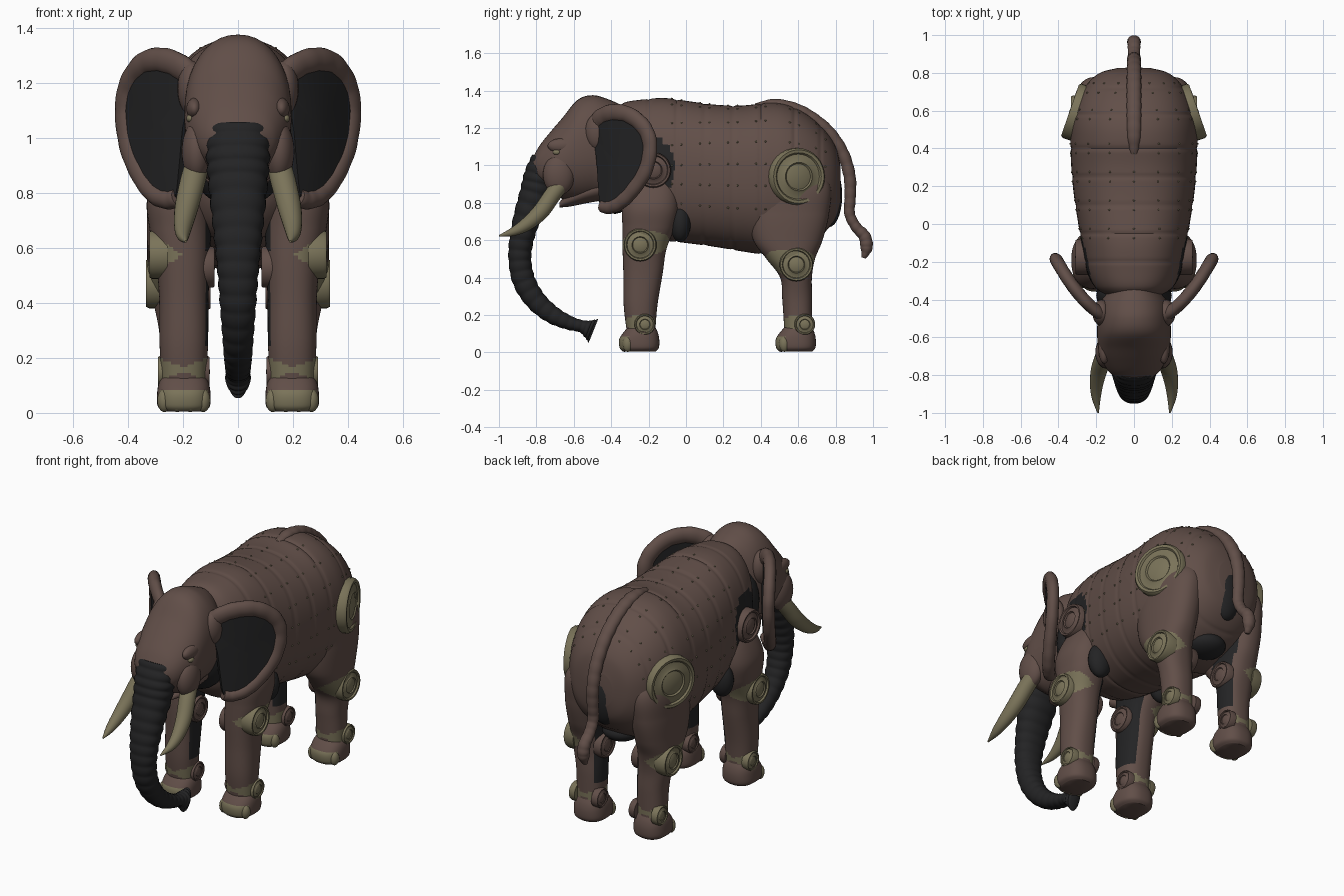
import bpy, bmesh, math
from mathutils import Vector, Matrix

if "Cube" in bpy.data.objects:
    bpy.data.objects.remove(bpy.data.objects["Cube"])


def material(name, rgb):
    m = bpy.data.materials.new(name)
    m.diffuse_color = (*rgb, 1)
    m.use_nodes = True
    m.node_tree.nodes["Principled BSDF"].inputs["Base Color"].default_value = m.diffuse_color
    return m


BROWN = material("brown hide plate", (0.120, 0.077, 0.065))
DARK = material("dark rubber", (0.017, 0.017, 0.018))
OLIVE = material("olive metal", (0.195, 0.172, 0.100))
X, Y, Z = Vector((1, 0, 0)), Vector((0, 1, 0)), Vector((0, 0, 1))


def finish(name, bm, *mats, rule=None, angle=40):
    bmesh.ops.recalc_face_normals(bm, faces=bm.faces)
    if rule:
        for f in bm.faces:
            f.material_index = rule(f.calc_center_median())
    me = bpy.data.meshes.new(name)
    bm.to_mesh(me)
    bm.free()
    for m in mats:
        me.materials.append(m)
    ob = bpy.data.objects.new(name, me)
    bpy.context.collection.objects.link(ob)
    bpy.ops.object.select_all(action='DESELECT')
    ob.select_set(True)
    bpy.context.view_layer.objects.active = ob
    bpy.ops.object.shade_smooth_by_angle(angle=math.radians(angle))
    return ob


def spline(pts, n):
    """Smooth resampling of stations of any dimension."""
    out, m = [], len(pts) - 1
    for k in range(n + 1):
        t = k / n * m
        i = min(int(t), m - 1)
        t -= i
        a, b, c, d = (pts[min(max(j, 0), m)] for j in (i - 1, i, i + 1, i + 2))
        out.append([0.5 * (2 * q + (r - p) * t + (2 * p - 5 * q + 4 * r - s) * t * t
                           + (3 * q - p - 3 * r + s) * t ** 3) for p, q, r, s in zip(a, b, c, d)])
    return out


def signed_pow(v, e):
    return math.copysign(abs(v) ** e, v)


def loft(name, stations, *mats, n=40, seg=28, power=2.0, side=X, up=None, ripple=None, rule=None):
    """Stations are (x, y, z, side radius, other radius)."""
    bm = bmesh.new()
    st = spline(stations, n)
    cs = [Vector(s[:3]) for s in st]
    rings = []
    for k, s in enumerate(st):
        tangent = cs[min(k + 1, n)] - cs[max(k - 1, 0)]
        other = up or tangent.cross(side).normalized()
        f = ripple(k / n, cs[k]) if ripple else 1
        rings.append([bm.verts.new(cs[k] + side * s[3] * f * signed_pow(math.cos(a), 2 / power)
                                   + other * s[4] * f * signed_pow(math.sin(a), 2 / power))
                      for a in (2 * math.pi * j / seg for j in range(seg))])
    return skin(name, bm, rings, *mats, rule=rule)


def skin(name, bm, rings, *mats, rule=None):
    seg = len(rings[0])
    for a, b in zip(rings, rings[1:]):
        for j in range(seg):
            bm.faces.new((a[j], a[(j + 1) % seg], b[(j + 1) % seg], b[j]))
    bm.faces.new(rings[0])
    bm.faces.new(rings[-1])
    return finish(name, bm, *mats, rule=rule)


def blob(name, c, r, mat):
    bm = bmesh.new()
    bmesh.ops.create_uvsphere(bm, u_segments=24, v_segments=14, radius=1,
                              matrix=Matrix.Translation(c) @ Matrix.Diagonal((*r, 1)))
    return finish(name, bm, mat)


def disc(name, c, normal, r, t, mat):
    """Stepped round joint cap whose base sinks into the part behind it."""
    bm = bmesh.new()
    prof = [(1, -2), (1, .5), (.94, 1), (.84, .95), (.79, .55), (.56, .75), (.5, 1), (.45, .7), (.28, 1), (.02, 1.05)]
    m = Matrix.Translation(c) @ Vector(normal).to_track_quat('Z', 'Y').to_matrix().to_4x4()
    return skin(name, bm, [[bm.verts.new(m @ Vector((r * p * math.cos(j * math.pi / 16),
                                                     r * p * math.sin(j * math.pi / 16), t * h)))
                            for j in range(32)] for p, h in prof], mat)


def span(rows):
    """(y, top, bottom, half width) rows to loft stations."""
    return [(0, y, (t + b) / 2, w, (t - b) / 2) for y, t, b, w in rows]


# Body with plate grooves and dark shoulder gaps
SEAMS = (-.2, -.05, .1, .25, .4, .58, .72)


def groove(t, c):
    return 1 - sum(.014 * math.exp(-((c.y - s) / .009) ** 2) for s in SEAMS)


body = loft("body", span([
    (-.37, 1.30, .85, .16), (-.33, 1.335, .72, .21), (-.25, 1.35, .64, .25), (-.12, 1.36, .60, .275),
    (0, 1.345, .585, .295), (.15, 1.325, .565, .318), (.3, 1.32, .54, .332), (.45, 1.335, .52, .337),
    (.55, 1.32, .53, .33), (.65, 1.27, .57, .30), (.74, 1.19, .64, .25), (.8, 1.1, .72, .18),
    (.825, 1.0, .8, .09)]), BROWN, DARK, n=150, seg=64, power=2.35, up=Z, ripple=groove,
    rule=lambda c: int(((c.y + .2) / .14) ** 2 + ((c.z - .99) / .17) ** 2 < 1))
blob("neck_core", (0, -.38, 1.0), (.2, .13, .26), DARK)
blob("rump_gap", (0, .765, .84), (.1, .07, .17), DARK)
blob("groin", (0, .6, .58), (.11, .11, .06), DARK)

# Rivets along the plate seams
bpy.context.view_layer.update()
bm = bmesh.new()
for s in SEAMS[1:]:
    for y in (s - .025, s + .025):
        for a in range(-30, 211, 20):
            d = Vector((math.cos(math.radians(a)), 0, math.sin(math.radians(a))))
            hit, p, nrm, i = body.ray_cast(Vector((0, y, .95)) + d * 1.5, -d)
            if hit:
                bmesh.ops.create_icosphere(bm, subdivisions=1, radius=.006, matrix=Matrix.Translation(p))
finish("body_rivets", bm, OLIVE)

# Head and jaw
loft("head", span([
    (-.34, 1.32, .90, .13), (-.42, 1.355, .83, .18), (-.5, 1.375, .82, .192), (-.58, 1.35, .81, .195),
    (-.66, 1.255, .82, .19), (-.72, 1.185, .86, .17), (-.78, 1.11, .89, .135), (-.815, 1.05, .94, .09)]),
    BROWN, n=50, seg=40, power=2.15, up=Z)
loft("jaw", [(0, -.4, .89, .13, .07), (0, -.52, .86, .12, .06), (0, -.62, .82, .08, .04), (0, -.675, .79, .03, .015)],
     BROWN, n=16, up=Z)

# Ringed trunk with flared tip
loft("trunk", [
    (0, -.755, 1.04, .108, .068), (0, -.78, .95, .114, .083), (0, -.805, .85, .108, .083), (0, -.85, .72, .095, .072),
    (0, -.88, .6, .082, .064), (0, -.888, .49, .072, .06), (0, -.865, .38, .064, .06), (0, -.805, .28, .056, .055),
    (0, -.72, .205, .05, .048), (0, -.63, .16, .045, .038), (0, -.56, .14, .042, .033),
    (0, -.52, .125, .045, .05), (0, -.495, .115, .03, .068)],
    DARK, n=170, seg=28, power=2.2, ripple=lambda t, c: .965 + .07 * abs(math.sin(t * 24 * math.pi)))

# Tail running down from the spine ridge
loft("tail", [
    (0, .37, 1.315, .02, .015), (0, .47, 1.33, .035, .025), (0, .58, 1.305, .038, .03), (0, .68, 1.25, .038, .032),
    (0, .77, 1.17, .038, .033), (0, .84, 1.06, .037, .033), (0, .875, .94, .036, .032), (0, .878, .83, .033, .03),
    (0, .875, .74, .032, .028), (0, .91, .67, .032, .028), (0, .955, .62, .034, .032), (0, .965, .56, .034, .032),
    (0, .95, .505, .014, .012)],
    BROWN, n=130, seg=20, ripple=lambda t, c: .96 + .07 * abs(math.sin(t * 22 * math.pi)))


def ear_point(s, x, z):
    u = x - .17
    return Vector((s * x, -.48 + .6 * u + 2.5 * u * u, z))


EAR = [(.15, 1.19), (.2, 1.25), (.27, 1.28), (.34, 1.268), (.392, 1.2), (.41, 1.1),
       (.395, .97), (.35, .86), (.3, .795), (.25, .775), (.215, .785)]

for s, tag in ((1, "right"), (-1, "left")):
    # Ear: brown rim around a dark membrane
    rim = [(*ear_point(s, x, z), .034, .05 - .0016 * k) for k, (x, z) in enumerate(EAR)]
    normal = Vector((s * .78, -.62, 0))
    loft(tag + "_ear_rim", rim, BROWN, n=66, seg=16, side=normal,
         ripple=lambda t, c: .97 + .05 * abs(math.sin(t * 14 * math.pi)))
    loop = spline(EAR + [(.2, .9), (.185, 1.05), EAR[0]], 48)[:-1]
    bm = bmesh.new()
    skin(tag + "_ear_membrane", bm, [
        [bm.verts.new(ear_point(s, .29 + (x - .29) * f, 1.03 + (z - 1.03) * f) + normal * h) for x, z in loop]
        for h, f in ((.018, .05), (.018, .5), (.018, 1), (-.018, 1), (-.018, .5), (-.018, .05))], DARK)
    blob(tag + "_ear_root", (s * .17, -.47, 1.18), (.05, .07, .1), BROWN)

    # Face: cheek, brow, eye and tusk
    blob(tag + "_cheek", (s * .15, -.68, .95), (.055, .085, .11), BROWN)
    blob(tag + "_brow", (s * .158, -.66, 1.105), (.03, .08, .04), BROWN)
    blob(tag + "_eye", (s * .172, -.69, 1.07), (.016, .022, .015), OLIVE)
    loft(tag + "_tusk", [
        (s * .15, -.67, .90, .045, .045), (s * .165, -.715, .84, .047, .045), (s * .185, -.775, .755, .044, .044),
        (s * .198, -.85, .687, .035, .036), (s * .2, -.925, .645, .023, .023), (s * .19, -1, .623, .004, .004)],
        OLIVE, n=30, seg=20)

    # Shoulder and hip joints, armpit gap
    disc(tag + "_shoulder_cap", (s * .285, -.175, .975), (s, 0, 0), .095, .025, BROWN)
    disc(tag + "_hip_cap", (s * .315, .595, .94), (s * .945, .33, 0), .152, .025, OLIVE)
    blob(tag + "_armpit", (s * .215, -.03, .69), (.07, .055, .1), DARK)

    # Legs: olive cuffs spread from the caps, dark strip inside
    def leg_rule(knee):
        def rule(c):
            dx = s * c.x - .2
            if abs(c.z - .158) < .008 + .035 * abs(dx) / .09 or (dx > 0 and abs(c.z - knee) < .055 * dx / .09):
                return 1
            return 2 if dx < -.055 and .24 < c.z < .75 and c.y - (-.23 if c.y < 0 else .58) > -.06 else 0
        return rule

    loft(tag + "_front_leg", [
        (s * .197, -.24, .1, .08, .075), (s * .197, -.243, .25, .088, .09), (s * .197, -.23, .42, .09, .105),
        (s * .2, -.222, .55, .098, .117), (s * .21, -.2, .67, .112, .14), (s * .215, -.19, .78, .115, .15),
        (s * .2, -.18, .9, .085, .12), (s * .19, -.18, .98, .03, .04)],
        BROWN, OLIVE, DARK, n=110, seg=48, up=Y, power=2.3, rule=leg_rule(.575))
    loft(tag + "_rear_leg", [
        (s * .2, .6, .1, .08, .073), (s * .2, .595, .28, .085, .08), (s * .21, .588, .4, .097, .085),
        (s * .22, .56, .5, .107, .13), (s * .22, .545, .6, .11, .185), (s * .215, .55, .74, .115, .215),
        (s * .2, .56, .9, .115, .21), (s * .16, .56, 1.05, .06, .1)],
        BROWN, OLIVE, DARK, n=110, seg=48, up=Y, power=2.3, rule=leg_rule(.47))
    disc(tag + "_front_knee_cap", (s * .3, -.245, .575), (s, 0, 0), .088, .022, OLIVE)
    disc(tag + "_rear_knee_cap", (s * .312, .59, .47), (s, 0, 0), .09, .022, OLIVE)
    disc(tag + "_front_inner_knee_cap", (s * .1, -.23, .53), (-s, 0, 0), .075, .015, BROWN)
    disc(tag + "_rear_inner_knee_cap", (s * .115, .59, .45), (-s, 0, 0), .075, .015, BROWN)

    # Feet with olive toes and ankle caps
    for part, fy, ay in (("front", -.25, -.22), ("rear", .587, .635)):
        loft(f"{tag}_{part}_foot", [
            (s * .197, fy, .005, .075, .088), (s * .197, fy, .025, .095, .105), (s * .197, fy, .07, .097, .107),
            (s * .197, fy + .008, .11, .09, .09), (s * .197, fy + .015, .145, .07, .065)],
            BROWN, OLIVE, n=24, seg=40, up=Y, power=2.5,
            rule=lambda c: int(c.y < fy - .055 and .01 < c.z < .085))
        for k in range(4):
            o = (k - 1.5) * .047
            blob(f"{tag}_{part}_toe_{k + 1}", (s * .197 + o, fy - .086 + abs(o) * .35, .045),
                 (.026, .028, .042), OLIVE)
        for d, mat in ((1, OLIVE), (-1, BROWN)):
            disc(f"{tag}_{part}_ankle_cap_{'outer' if d > 0 else 'inner'}",
                 (s * (.197 + d * .081), ay, .15), (s * d, 0, 0), .056, .013, mat)
